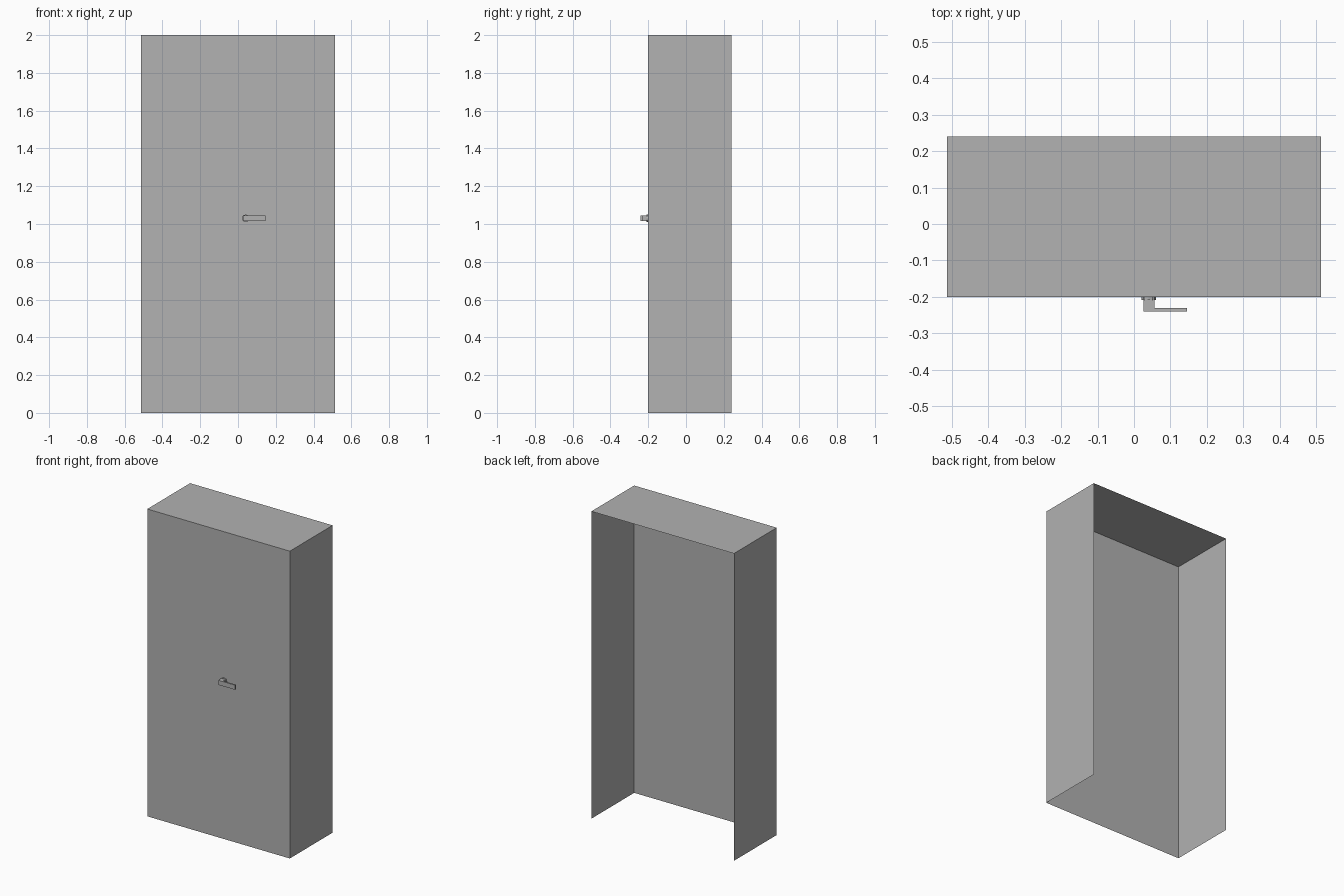
import bpy, bmesh, math
from mathutils import Matrix, Vector

cube = bpy.data.objects.get("Cube")
if cube:
    bpy.data.objects.remove(cube, do_unlink=True)

# Single grey paint
grey = bpy.data.materials.new("plain_grey")
grey.use_nodes = True
colour = (0.445, 0.445, 0.445, 1)
grey.diffuse_color = colour
for node in grey.node_tree.nodes:
    if node.type == 'BSDF_PRINCIPLED':
        node.inputs["Base Color"].default_value = colour


def finish(name, bm):
    mesh = bpy.data.meshes.new(name)
    bm.to_mesh(mesh)
    bm.free()
    mesh.materials.append(grey)
    obj = bpy.data.objects.new(name, mesh)
    bpy.context.collection.objects.link(obj)
    return obj


# Cabinet shell: thin sheets, open at the back and underneath
width, front, back, height = 1.026, -0.2, 0.24, 2.0
bm = bmesh.new()
bmesh.ops.create_cube(bm, size=1)
bmesh.ops.scale(bm, vec=(width, back - front, height), verts=bm.verts)
bmesh.ops.translate(bm, vec=(0, (front + back) / 2, height / 2), verts=bm.verts)
bm.normal_update()
open_sides = [f for f in bm.faces if f.normal.y > 0.5 or f.normal.z < -0.5]
bmesh.ops.delete(bm, geom=open_sides, context='FACES')
finish("cabinet_shell", bm)

# Round plate behind the handle
handle_x, handle_z = 0.04, 1.03
bm = bmesh.new()
bmesh.ops.create_cone(
    bm, cap_ends=True, segments=12, radius1=0.02, radius2=0.02, depth=0.008,
    matrix=Matrix.Translation((handle_x, front - 0.004, handle_z))
    @ Matrix.Rotation(math.pi / 2, 4, 'X'))
finish("handle_plate", bm)

# L-shaped lever: stem outward, then grip toward +x
bm = bmesh.new()
outline = [(0.026, front), (0.026, -0.24), (0.146, -0.24),
           (0.146, -0.23), (0.056, -0.23), (0.056, front)]
face = bm.faces.new([bm.verts.new((x, y, handle_z - 0.015)) for x, y in outline])
extruded = bmesh.ops.extrude_face_region(bm, geom=[face])
top = [v for v in extruded["geom"] if isinstance(v, bmesh.types.BMVert)]
bmesh.ops.translate(bm, vec=Vector((0, 0, 0.03)), verts=top)
bmesh.ops.recalc_face_normals(bm, faces=bm.faces)
finish("handle_lever", bm)
